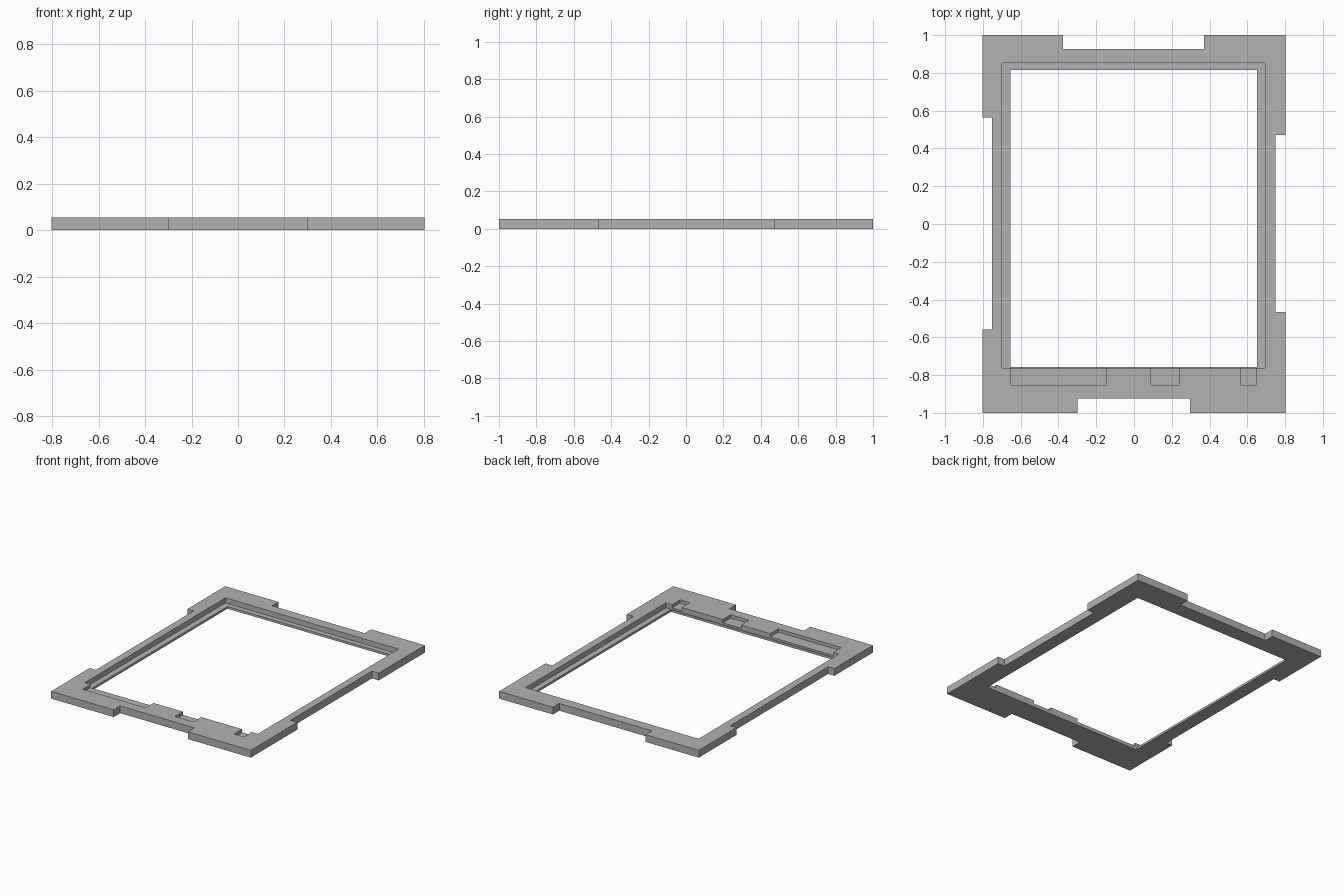
import bpy
import bmesh

cube = bpy.data.objects.get("Cube")
if cube:
    bpy.data.objects.remove(cube, do_unlink=True)

HEIGHT = 0.053
LEDGE_Z = 0.016
POCKET_Z = 0.029

grey = bpy.data.materials.new("plain grey")
grey.use_nodes = True
colour = (0.45, 0.45, 0.45, 1)
grey.diffuse_color = colour
grey.node_tree.nodes["Principled BSDF"].inputs["Base Color"].default_value = colour


def prism(name, outline, z0, z1):
    """Extrude a flat outline from z0 up to z1."""
    bm = bmesh.new()
    face = bm.faces.new([bm.verts.new((x, y, z0)) for x, y in outline])
    ext = bmesh.ops.extrude_face_region(bm, geom=[face])
    top = [v for v in ext["geom"] if isinstance(v, bmesh.types.BMVert)]
    bmesh.ops.translate(bm, verts=top, vec=(0, 0, z1 - z0))
    bmesh.ops.recalc_face_normals(bm, faces=bm.faces)
    mesh = bpy.data.meshes.new(name)
    bm.to_mesh(mesh)
    bm.free()
    mesh.materials.append(grey)
    obj = bpy.data.objects.new(name, mesh)
    bpy.context.collection.objects.link(obj)
    return obj


def cut(target, x0, x1, y0, y1, z0):
    """Cut a rectangular opening from z0 up through the top."""
    box = [(x0, y0), (x1, y0), (x1, y1), (x0, y1)]
    cutter = prism("cutter", box, z0, HEIGHT + 0.05)
    cutter.hide_render = True
    mod = target.modifiers.new("cut", "BOOLEAN")
    mod.operation = "DIFFERENCE"
    mod.solver = "EXACT"
    mod.object = cutter
    bpy.context.view_layer.objects.active = target
    bpy.ops.object.modifier_apply(modifier=mod.name)
    bpy.data.objects.remove(cutter, do_unlink=True)


# Outer frame with a shallow notch in the middle of each side
W, L = 0.803, 1.0
outline = [
    (-W, -L), (-0.3, -L), (-0.3, -0.925), (0.297, -0.925), (0.297, -L), (W, -L),
    (W, -0.465), (0.748, -0.465), (0.748, 0.47), (W, 0.47),
    (W, L), (0.37, L), (0.37, 0.927), (-0.375, 0.927), (-0.375, L), (-W, L),
    (-W, 0.565), (-0.753, 0.565), (-0.753, -0.558), (-W, -0.558),
]
frame = prism("frame", outline, 0, HEIGHT)

# Central opening and the ledge around it
cut(frame, -0.655, 0.652, -0.757, 0.815, -0.05)
cut(frame, -0.698, 0.694, -0.762, 0.853, LEDGE_Z)

# Three pockets in the front rail, open to the middle
for x0, x1 in [(-0.652, -0.145), (0.09, 0.238), (0.567, 0.645)]:
    cut(frame, x0, x1, -0.853, -0.7, POCKET_Z)
